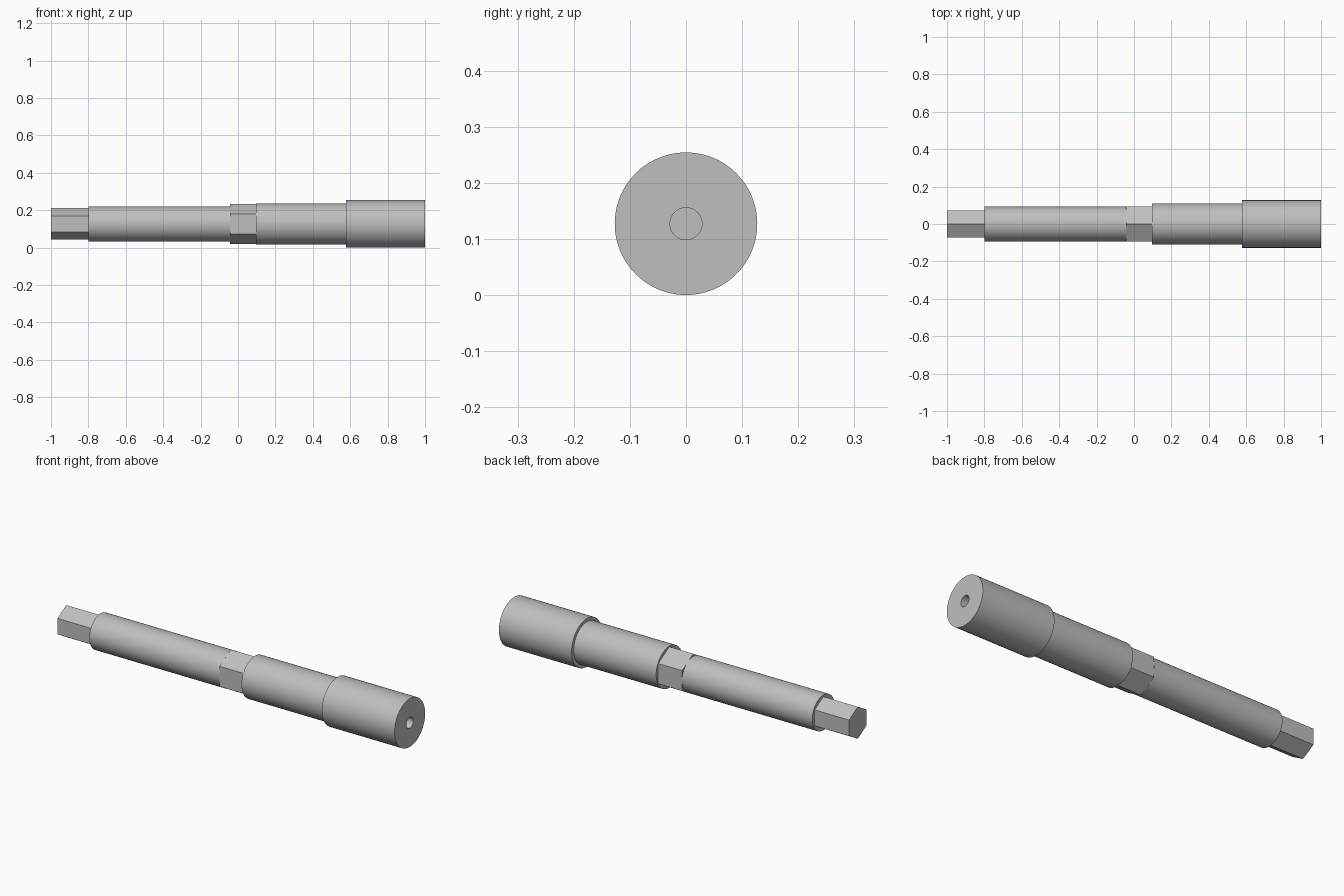
import bpy
import bmesh
import math

cube = bpy.data.objects.get("Cube")
if cube:
    bpy.data.objects.remove(cube, do_unlink=True)

HEAD_R = 0.127          # largest radius, also the height of the axis
ROUND, HEX = 96, 6

steel = bpy.data.materials.new("brushed_steel_grey")
steel.use_nodes = True
colour = (0.52, 0.52, 0.52, 1)
steel.diffuse_color = colour
steel.node_tree.nodes["Principled BSDF"].inputs["Base Color"].default_value = colour


def turned_part(name, sides, profile):
    """Sweep (x, radius) points around the long axis and close both ends."""
    bm = bmesh.new()
    rings = []
    for x, r in profile:
        ring = []
        for i in range(sides):
            a = math.pi / 2 + math.tau * i / sides
            ring.append(bm.verts.new((x, r * math.cos(a), r * math.sin(a))))
        rings.append(ring)
    for a, b in zip(rings, rings[1:]):
        for i in range(sides):
            j = (i + 1) % sides
            bm.faces.new((a[i], a[j], b[j], b[i]))
    bm.faces.new(rings[0])
    bm.faces.new(rings[-1])
    bmesh.ops.recalc_face_normals(bm, faces=bm.faces)
    mesh = bpy.data.meshes.new(name)
    bm.to_mesh(mesh)
    bm.free()
    mesh.materials.append(steel)
    obj = bpy.data.objects.new(name, mesh)
    obj.location.z = HEAD_R
    bpy.context.collection.objects.link(obj)
    bpy.ops.object.select_all(action="DESELECT")
    obj.select_set(True)
    bpy.context.view_layer.objects.active = obj
    bpy.ops.object.shade_smooth_by_angle(angle=math.radians(30))
    return obj


# Hexagonal drive end
turned_part("hex_drive_end", HEX, [(-1, 0.084), (-0.8, 0.084)])
# Long slim shaft
turned_part("slim_shaft", ROUND, [(-0.8, 0.093), (-0.042, 0.093)])
# Hexagonal wrench section
turned_part("hex_wrench_section", HEX, [(-0.042, 0.1065), (0.097, 0.1065)])
# Thicker round collar
turned_part("round_collar", ROUND, [(0.097, 0.1095), (0.577, 0.1095)])
# Head with a blind centre hole in its end
turned_part("head_with_centre_hole", ROUND,
            [(0.577, HEAD_R), (1, HEAD_R), (1, 0.0285), (0.8, 0.0285)])
